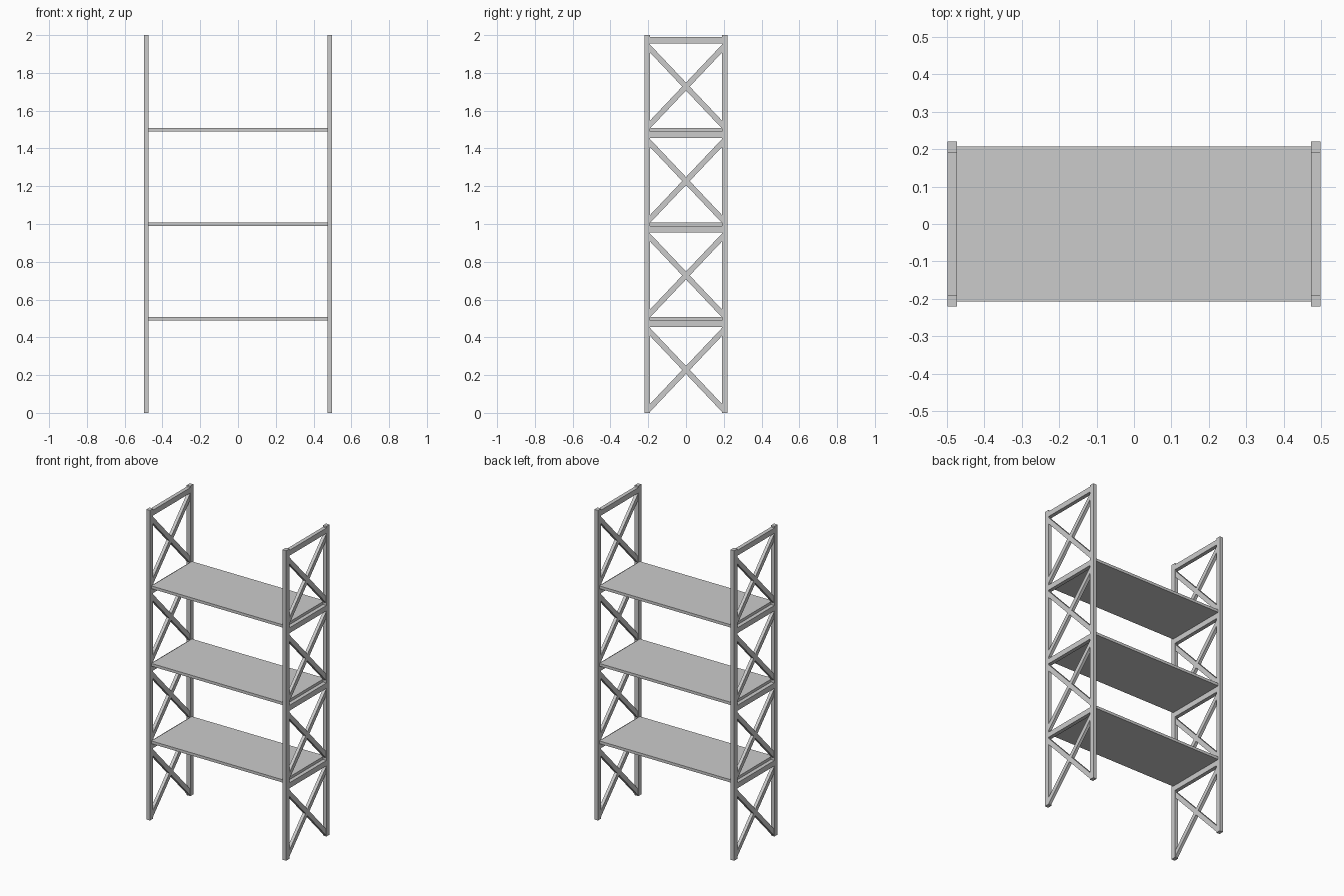
import bpy, bmesh

if "Cube" in bpy.data.objects:
    bpy.data.objects.remove(bpy.data.objects["Cube"])

W, D = 0.4985, 0.221      # half width and half depth of the shelving
PX, PY = 0.025, 0.0315    # post section
X_IN, Y_IN = W - PX, D - PY


def finish(name, bm):
    bmesh.ops.recalc_face_normals(bm, faces=bm.faces)
    mesh = bpy.data.meshes.new(name)
    bm.to_mesh(mesh)
    bm.free()
    obj = bpy.data.objects.new(name, mesh)
    bpy.context.collection.objects.link(obj)
    return obj


def prism(name, profile, x0, x1):
    """Extrude a (y, z) outline from x0 to x1."""
    bm = bmesh.new()
    face = bm.faces.new([bm.verts.new((x0, y, z)) for y, z in profile])
    geom = bmesh.ops.extrude_face_region(bm, geom=[face])["geom"]
    verts = [g for g in geom if isinstance(g, bmesh.types.BMVert)]
    bmesh.ops.translate(bm, verts=verts, vec=(x1 - x0, 0, 0))
    return finish(name, bm)


def box(name, x, y, z):
    return prism(name, [(y[0], z[0]), (y[1], z[0]), (y[1], z[1]), (y[0], z[1])], *x)


def cross_profile(zc, a, rise, h):
    """Outline of two crossing bars with ends cut flush to the posts."""
    s = rise / a
    pts = [(h / s, 0), (a, rise - h), (a, rise + h),
           (0, h), (-a, rise + h), (-a, rise - h)]
    pts += [(-y, -z) for y, z in pts]
    return [(y, zc + z) for y, z in pts]


for side, sx in (("left", -1), ("right", 1)):
    xs = sorted((sx * X_IN, sx * W))
    xc = sx * (W - PX / 2)
    # Upright posts
    for end, sy in (("front", -1), ("back", 1)):
        box(f"{side}_{end}_post", xs, sorted((sy * Y_IN, sy * D)), (0, 2))
    for i in range(4):
        # Horizontal rail and diagonal cross brace of each bay
        box(f"{side}_rail_{i + 1}", xs, (-Y_IN, Y_IN),
            (0.455 + 0.5 * i, 0.49 + 0.5 * i))
        prism(f"{side}_cross_brace_{i + 1}",
              cross_profile(0.2275 + 0.5 * i, Y_IN, 0.2, 0.021),
              xc - 0.01, xc + 0.01)

# Shelf boards between the end frames
for i in range(3):
    z = 0.5 * (i + 1)
    box(f"shelf_{i + 1}", (-X_IN, X_IN), (-0.207, 0.207), (z - 0.01, z + 0.008))
